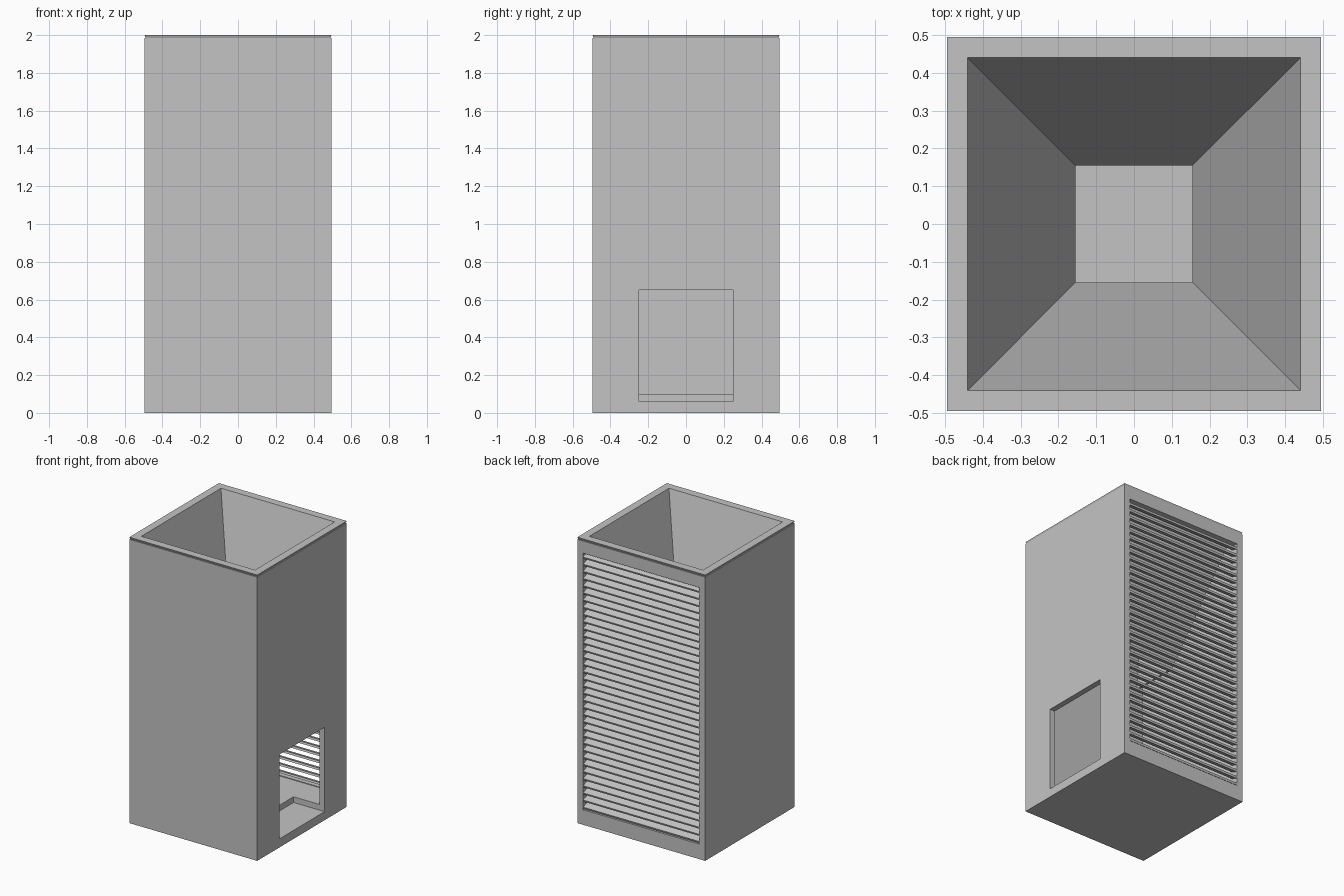
import bpy, bmesh, math
from mathutils import Matrix, Vector

if "Cube" in bpy.data.objects:
    bpy.data.objects.remove(bpy.data.objects["Cube"], do_unlink=True)

grey = bpy.data.materials.new("light grey")
grey.use_nodes = True
colour = (0.55, 0.55, 0.55, 1)
grey.diffuse_color = colour
grey.node_tree.nodes["Principled BSDF"].inputs["Base Color"].default_value = colour

HALF = 0.495      # half width of the housing
WALL = 0.04       # panel thickness
FLOOR = 0.1       # top of the floor slab
SHELL_TOP = 1.985


def make_object(name, bm):
    bmesh.ops.recalc_face_normals(bm, faces=bm.faces)
    mesh = bpy.data.meshes.new(name)
    bm.to_mesh(mesh)
    bm.free()
    mesh.materials.append(grey)
    obj = bpy.data.objects.new(name, mesh)
    bpy.context.collection.objects.link(obj)
    return obj


def add_box(bm, low, high, tilt=0):
    low, high = Vector(low), Vector(high)
    matrix = (Matrix.Translation((low + high) / 2) @ Matrix.Rotation(tilt, 4, 'X')
              @ Matrix.Diagonal((*(high - low), 1)))
    bmesh.ops.create_cube(bm, size=1, matrix=matrix)


def box(name, low, high):
    bm = bmesh.new()
    add_box(bm, low, high)
    return make_object(name, bm)


def cut(target, cutter):
    cutter.hide_render = True
    mod = target.modifiers.new("cut", 'BOOLEAN')
    mod.operation = 'DIFFERENCE'
    mod.solver = 'EXACT'
    mod.object = cutter
    bpy.context.view_layer.objects.active = target
    bpy.ops.object.modifier_apply(modifier=mod.name)
    bpy.data.objects.remove(cutter, do_unlink=True)


# Hollow housing with a side access opening and a back louver opening
housing = box("housing", (-HALF, -HALF, 0), (HALF, HALF, SHELL_TOP))
inner = HALF - WALL
cut(housing, box("cavity", (-inner, -inner, FLOOR), (inner, inner, 2.2)))
cut(housing, box("access_cutter", (0.255, -0.25, 0.06), (0.6, 0.25, 0.65)))
cut(housing, box("louver_cutter", (-0.45, 0.3, 0.105), (0.45, 0.6, 1.9)))

# Louver slats sloping down towards the outside
bm = bmesh.new()
slats = 36
pitch = (1.9 - FLOOR) / slats
middle = HALF - WALL / 2 - 0.005
for i in range(slats):
    z = FLOOR + (i + 0.5) * pitch
    add_box(bm, (-0.452, middle - 0.024, z - 0.007),
            (0.452, middle + 0.024, z + 0.007), tilt=-math.radians(20))
make_object("louver_slats", bm)

# Square hopper: a closed profile of (half width, height) swept round four corners
profile = [(HALF, 2.0), (0.44, 2.0), (0.155, 1.0), (0.17, 1.0),
           (0.45, SHELL_TOP), (HALF - 0.006, SHELL_TOP)]
bm = bmesh.new()
rings = [[bm.verts.new((sx * r, sy * r, z))
          for sx, sy in ((-1, -1), (1, -1), (1, 1), (-1, 1))] for r, z in profile]
for a, b in zip(rings, rings[1:] + rings[:1]):
    for i in range(4):
        j = (i + 1) % 4
        bm.faces.new((a[i], a[j], b[j], b[i]))
make_object("hopper", bm)
